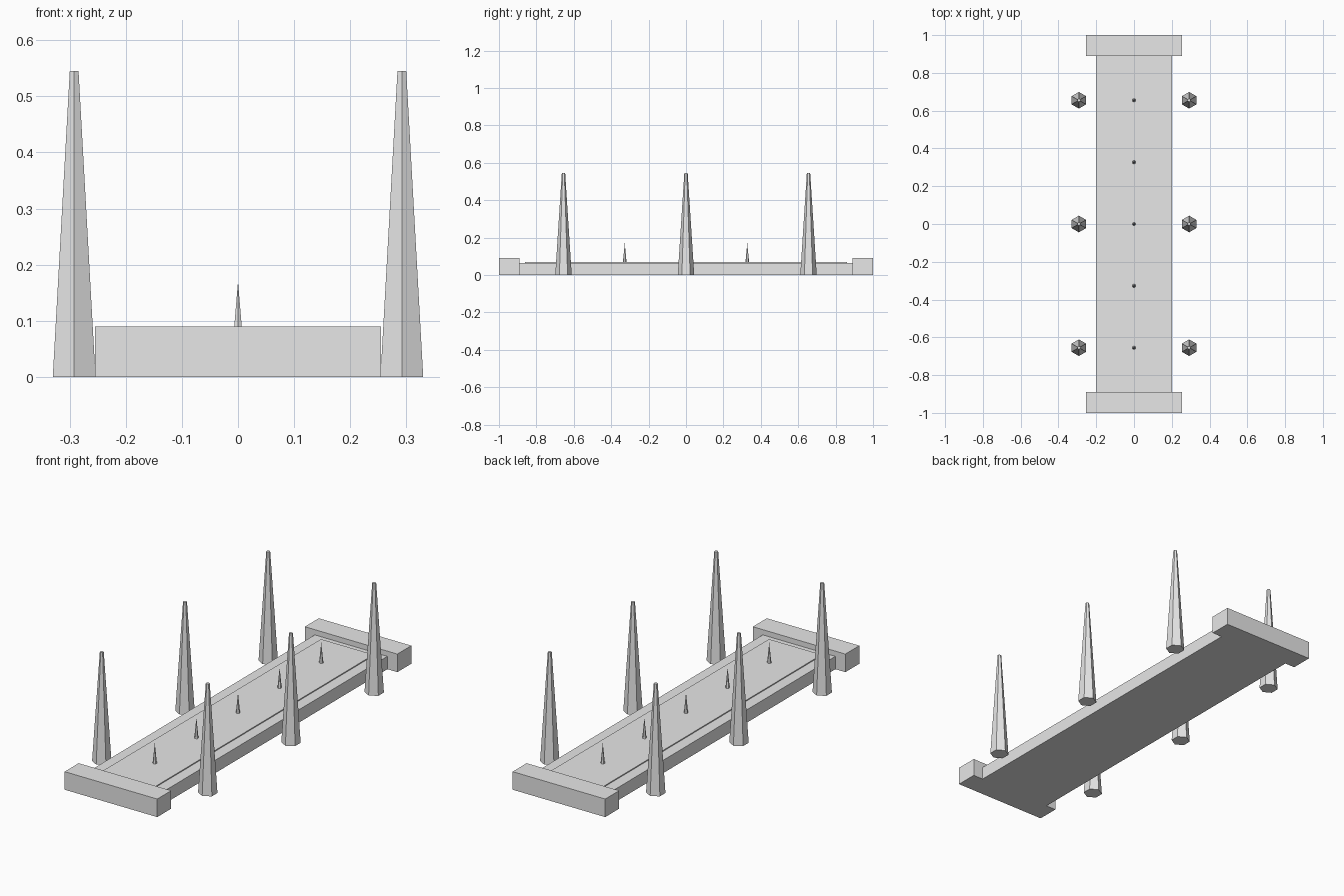
import bpy
import math

default = bpy.data.objects.get("Cube")
if default:
    bpy.data.objects.remove(default, do_unlink=True)

# Single plain grey for every part
grey = bpy.data.materials.new("light_grey")
grey.use_nodes = True
colour = (0.8, 0.8, 0.8, 1.0)
grey.diffuse_color = colour
grey.node_tree.nodes["Principled BSDF"].inputs["Base Color"].default_value = colour


def finish(name):
    obj = bpy.context.object
    obj.name = name
    obj.data.materials.clear()
    obj.data.materials.append(grey)
    return obj


def box(name, half_x, y0, y1, z0, z1):
    bpy.ops.mesh.primitive_cube_add(size=1, location=(0, (y0 + y1) / 2, (z0 + z1) / 2))
    obj = finish(name)
    obj.scale = (2 * half_x, y1 - y0, z1 - z0)
    bpy.ops.object.transform_apply(location=False, rotation=False, scale=True)


def spire(name, x, y, z0, z1, r_base, r_top):
    bpy.ops.mesh.primitive_cone_add(vertices=6, radius1=r_base, radius2=r_top,
                                    depth=z1 - z0, location=(x, y, (z0 + z1) / 2))
    finish(name)


# Long bed with a slightly raised panel on top
box("bed", 0.2, -0.89, 0.89, 0, 0.064)
box("raised_panel", 0.145, -0.86, 0.86, 0.05, 0.069)

# Wider blocks closing both ends
box("front_end_block", 0.255, -1.0, -0.89, 0, 0.09)
box("back_end_block", 0.255, 0.89, 1.0, 0, 0.09)

# Tapered hexagonal posts along both sides
SPACING = 0.655
for side, x in (("left", 0.292), ("right", -0.292)):
    for place, row in (("front", -1), ("middle", 0), ("back", 1)):
        spire(f"{place}_{side}_post", x, row * SPACING, 0, 0.545, 0.044, 0.009)

# Small spikes down the centre line
for i in range(-2, 3):
    spire(f"spike_{i + 3}", 0, i * SPACING / 2, 0.066, 0.17, 0.01, 0)
